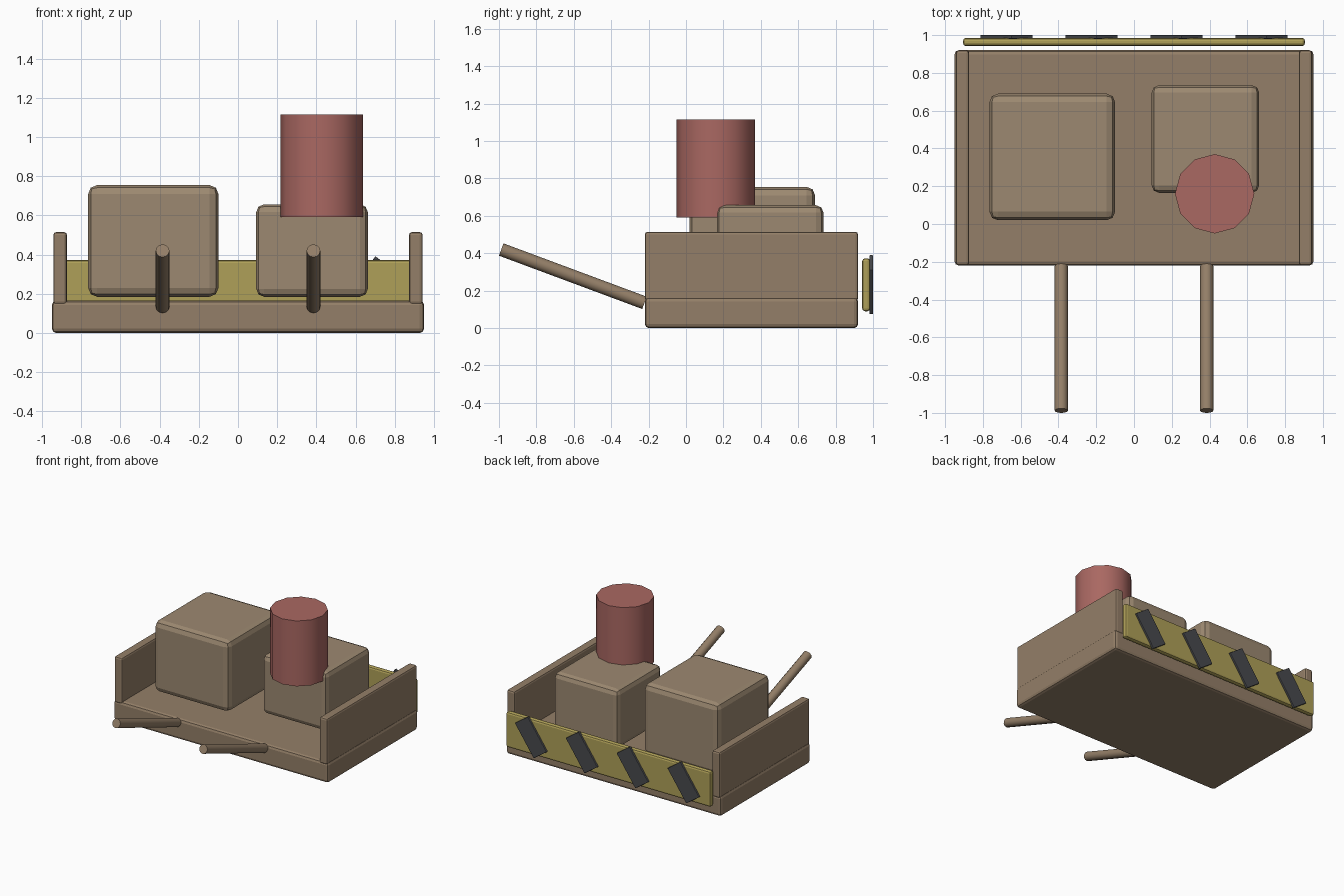
import bpy
import math
from mathutils import Vector

if "Cube" in bpy.data.objects:
    bpy.data.objects.remove(bpy.data.objects["Cube"])


def material(name, rgb):
    m = bpy.data.materials.new(name)
    m.diffuse_color = (*rgb, 1)
    m.use_nodes = True
    m.node_tree.nodes["Principled BSDF"].inputs["Base Color"].default_value = m.diffuse_color
    return m


WOOD = material("wood", (0.296, 0.212, 0.138))
CRATE = material("crate_wood", (0.335, 0.25, 0.165))
RED = material("red", (0.40, 0.138, 0.122))
YELLOW = material("yellow", (0.43, 0.352, 0.098))
DARK = material("dark", (0.065, 0.068, 0.075))


def box(name, lo, hi, mat, bevel=0.0, tilt=0.0):
    lo, hi = Vector(lo), Vector(hi)
    bpy.ops.mesh.primitive_cube_add(size=1, location=(lo + hi) / 2)
    o = bpy.context.object
    o.name = name
    o.scale = hi - lo
    bpy.ops.object.transform_apply(location=False, rotation=False, scale=True)
    o.rotation_euler.y = tilt
    o.data.materials.append(mat)
    if bevel:
        b = o.modifiers.new("bevel", 'BEVEL')
        b.width = bevel
        b.segments = 2
    return o


def rod(name, a, b, radius, mat):
    a, b = Vector(a), Vector(b)
    bpy.ops.mesh.primitive_cylinder_add(vertices=12, radius=radius,
                                        depth=(b - a).length, location=(a + b) / 2)
    o = bpy.context.object
    o.name = name
    o.rotation_euler = (b - a).to_track_quat('Z', 'Y').to_euler()
    o.data.materials.append(mat)
    bpy.ops.object.shade_smooth_by_angle(angle=math.radians(40))
    return o


# Flat bed
box("bed", (-0.95, -0.22, 0.0), (0.95, 0.92, 0.165), WOOD, 0.022)

# Side walls and push handles, mirrored left and right
for side, s in (("left", -1), ("right", 1)):
    xs = sorted((s * 0.873, s * 0.943))
    box(side + "_wall", (xs[0], -0.22, 0.145), (xs[1], 0.92, 0.515), WOOD, 0.015)
    rod(side + "_handle", (s * 0.385, -0.222, 0.135), (s * 0.385, -0.988, 0.42), 0.035, WOOD)

# Cargo crates
box("large_crate", (-0.765, 0.02, 0.185), (-0.10, 0.69, 0.755), CRATE, 0.045)
box("small_crate", (0.093, 0.165, 0.185), (0.663, 0.735, 0.657), CRATE, 0.04)

# Barrel standing on the small crate
rod("barrel", (0.427, 0.16, 0.592), (0.427, 0.16, 1.115), 0.21, RED)

# Rear warning board with slanted stripes
box("warning_board", (-0.905, 0.942, 0.09), (0.905, 0.985, 0.373), YELLOW, 0.015)
for i in range(4):
    x = -0.675 + 0.45 * i
    box(f"warning_stripe_{i + 1}", (x - 0.07, 0.98, 0.0875), (x + 0.07, 1.0, 0.3775),
        DARK, 0.004, math.radians(35))
